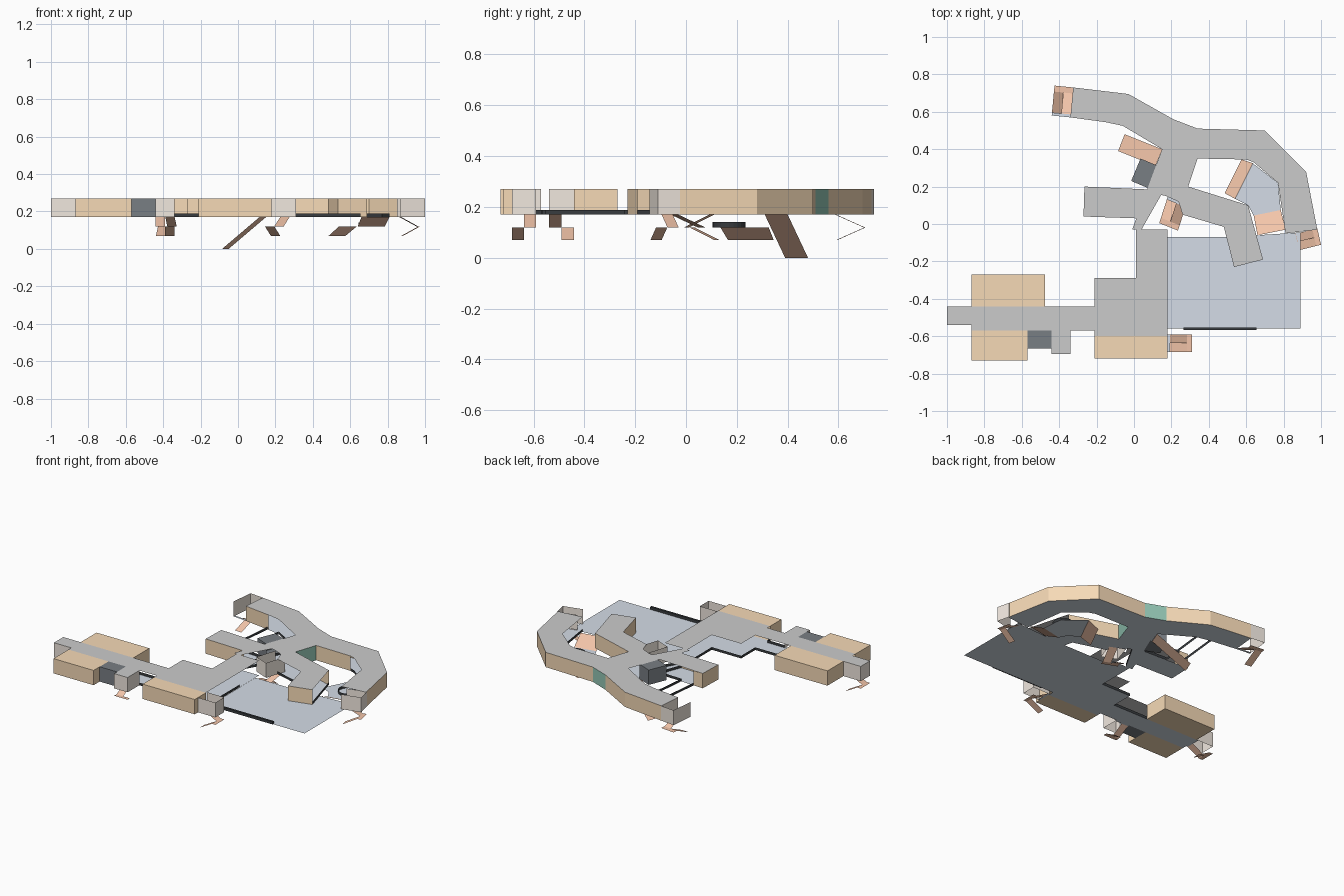
import bpy, bmesh, math
from mathutils import Vector

if "Cube" in bpy.data.objects:
    bpy.data.objects.remove(bpy.data.objects["Cube"])

LO, HI, CURB = 0.17, 0.27, 0.188


def mat(name, c):
    m = bpy.data.materials.new(name)
    m.diffuse_color = (*c, 1)
    m.use_nodes = True
    m.node_tree.nodes["Principled BSDF"].inputs["Base Color"].default_value = m.diffuse_color
    return m


TAN = mat("tan", (0.92, 0.70, 0.47))
FLOOR = mat("floor_blue_grey", (0.66, 0.72, 0.80))
SALMON = mat("salmon", (0.90, 0.56, 0.40))
DARK = mat("dark_grey", (0.19, 0.21, 0.23))
BLACK = mat("curb_black", (0.04, 0.045, 0.05))
TEAL = mat("teal", (0.30, 0.58, 0.47))
PALE = mat("pale", (0.88, 0.81, 0.74))


def make(name, faces, m=None):
    bm = bmesh.new()
    for f in faces:
        bm.faces.new([bm.verts.new(p) for p in f])
    bmesh.ops.remove_doubles(bm, verts=bm.verts, dist=1e-5)
    bmesh.ops.recalc_face_normals(bm, faces=bm.faces)
    me = bpy.data.meshes.new(name)
    bm.to_mesh(me)
    bm.free()
    ob = bpy.data.objects.new(name, me)
    bpy.context.collection.objects.link(ob)
    if m:
        me.materials.append(m)


def slab(name, pts, z, m=None):
    pts = list(pts)
    if sum(a[0] * b[1] - b[0] * a[1] for a, b in zip(pts, pts[1:] + pts[:1])) < 0:
        pts.reverse()
    make(name, [[(x, y, z) for x, y in pts]], m)


def wall(name, pts, m=TAN, z0=LO, z1=HI):
    make(name, [[(*a, z0), (*b, z0), (*b, z1), (*a, z1)] for a, b in zip(pts, pts[1:])], m)


def curb(name, pts):
    wall(name, pts, BLACK, LO, CURB)


def rect(x0, x1, y0, y1):
    return [(x0, y0), (x1, y0), (x1, y1), (x0, y1)]


def covered(name, pts):
    slab(name + "_roof", pts, HI)
    slab(name + "_floor", pts, LO, FLOOR)


def closed_room(name, pts, m, skip=0):
    # walls run from the corner after the open side, all round
    p = pts[skip + 1:] + pts[:skip + 1]
    wall(name + "_walls", p, m)
    slab(name + "_ceiling", pts, HI, m)
    slab(name + "_floor", pts, LO, m)


# main curved hall
outer = [(-0.425, 0.74), (-0.03, 0.695), (0.21, 0.56), (0.34, 0.51), (0.70, 0.50), (0.92, 0.28), (0.98, -0.03)]
inner = [(0.81, -0.05), (0.77, 0.22), (0.64, 0.33), (0.60, 0.345), (0.34, 0.35), (0.15, 0.40),
         (-0.06, 0.525), (-0.155, 0.545), (-0.34, 0.57)]
covered("hall", [(-0.325, 0.73)] + outer[1:] + inner)
wall("hall_outer_left_wall", [(-0.325, 0.73)] + outer[1:3])
wall("hall_outer_teal_wall", outer[2:4], TEAL)
wall("hall_outer_right_wall", outer[3:])
wall("hall_inner_wall", inner[3:5])
wall("hall_inner_left_wall", inner[7:9])
curb("hall_inner_curb", inner[:4])
curb("hall_ramp_curb", inner[5:7])

# passage down the middle and its right branch
covered("passage", [(0.15, 0.40), (0.34, 0.35), (0.29, 0.20), (0.26, 0.05), (0.28, 0.10), (0.17, 0.15),
                    (0.145, 0.155), (0.04, -0.03), (-0.01, -0.03)])
wall("passage_teal_wall", [(0.34, 0.35), (0.29, 0.20)], TEAL)
curb("passage_left_curb", [(0.12, 0.31), (-0.01, -0.03)])
curb("passage_right_curb", [(0.145, 0.155), (0.04, -0.03)])
branch = [(0.29, 0.20), (0.61, 0.10), (0.69, -0.19), (0.535, -0.23), (0.48, -0.015), (0.26, 0.05)]
covered("branch", branch)
wall("branch_end_wall", branch[2:5])
wall("branch_back_wall", branch[:2])
curb("branch_curb", branch[1:3])
curb("branch_front_curb", branch[4:])

# left room with the two low walls that link it to the hall
left = [(0.025, 0.03), (0.06, 0.19), (-0.265, 0.20), (-0.27, 0.04)]
left_room = [(-0.265, 0.20), (0.07, 0.185), (0.025, 0.03), (-0.27, 0.04)]
covered("left_room", left_room)
wall("left_room_walls", [left_room[2], left_room[3], left_room[0], (-0.195, 0.197)])
curb("left_room_back_curb", [(-0.10, 0.193), (0.07, 0.185)])
curb("link_left_curb", [(-0.16, 0.545), (-0.195, 0.20)])
curb("link_right_curb", [(-0.065, 0.525), (-0.10, 0.20)])

# south corridor and square room
covered("south_passage", rect(0.01, 0.18, -0.29, -0.03))
covered("square_room", rect(-0.21, 0.18, -0.60, -0.29))
closed_room("square_room_front_bay", rect(-0.21, 0.18, -0.72, -0.60), TAN, 2)
curb("square_room_curb", [(-0.21, -0.44), (-0.21, -0.29), (0.01, -0.29), (0.01, -0.03)])
curb("square_room_side_curb", [(0.18, -0.57), (0.18, -0.24)])
covered("west_corridor", rect(-0.87, -0.21, -0.57, -0.44))
curb("west_corridor_front_curb", [(-0.34, -0.57), (-0.21, -0.57), (-0.21, -0.60)])
curb("west_corridor_back_curb", [(-0.475, -0.44), (-0.21, -0.44)])
closed_room("west_back_room", rect(-0.87, -0.475, -0.44, -0.27), TAN, 0)
closed_room("west_front_room", rect(-0.87, -0.57, -0.73, -0.57), TAN, 2)
closed_room("front_dark_room", rect(-0.57, -0.44, -0.665, -0.57), DARK, 2)
closed_room("middle_dark_room", [(-0.015, 0.23), (0.08, 0.19), (0.13, 0.31), (0.035, 0.35)], DARK, 1)

# open yard
slab("yard_floor", [(0.18, -0.56), (0.89, -0.56), (0.89, -0.045), (0.66, -0.06), (0.63, -0.07), (0.18, -0.07)],
     LO - 0.001, FLOOR)
wall("yard_front_bar", rect(0.265, 0.655, -0.567, -0.553) + [(0.265, -0.567)], BLACK, LO, CURB)
slab("yard_front_bar_top", rect(0.265, 0.655, -0.567, -0.553), CURB, BLACK)

# ramps: top edge, then bottom edge
for name, a, b, z1, c, d, z0 in [
        ("long_ramp", (0.15, 0.40), (0.115, 0.31), LO, (-0.085, 0.39), (-0.05, 0.48), 0),
        ("lower_ramp", (0.635, 0.325), (0.54, 0.135), 0.12, (0.485, 0.165), (0.575, 0.345), 0.07),
        ("upper_ramp", (0.81, -0.03), (0.66, -0.06), LO, (0.64, 0.045), (0.785, 0.075), 0.12)]:
    make(name, [[(*a, z1), (*b, z1), (*c, z0), (*d, z0)]], SALMON)

# sunken landing with round rail
slab("landing_floor", [(0.64, 0.045), (0.785, 0.075), (0.77, 0.22), (0.635, 0.325), (0.54, 0.135), (0.61, 0.10)],
     0.12, FLOOR)
ring = [(0.71 + 0.065 * math.cos(t * math.tau / 24), 0.17 + 0.065 * math.sin(t * math.tau / 24)) for t in range(25)]
wall("landing_round_rail", ring, BLACK, 0.12, 0.14)


def stairwell(name, p, u, v, roof):
    """Open room with two switchback flights: p entry corner, u inward, v sideways from the upper flight."""
    p, u, v = Vector(p), Vector(u), Vector(v)

    def q(a, b, z):
        w = p + u * a + v * b
        return (w.x, w.y, z)
    s, e, mid = 0.1, 0.8, 0.12
    make(name + "_flights", [
        [q(s, 0, LO), q(s, 0.5, LO), q(e, 0.5, mid), q(e, 0, mid)],
        [q(e, 0.5, mid), q(e, 1, mid), q(s, 1, 0.07), q(s, 0.5, 0.07)],
        [q(e, 0, mid), q(e, 0.5, mid), q(1, 0.5, mid), q(1, 0, mid)],
        [q(e, 0.5, mid), q(e, 1, mid), q(1, 1, mid), q(1, 0.5, mid)]], SALMON)
    c = [q(0, 0, 0)[:2], q(1, 0, 0)[:2], q(1, 1, 0)[:2], q(0, 1, 0)[:2]]
    wall(name + "_walls", c, PALE)
    slab(name + "_threshold", [q(0, 0, 0)[:2], q(s, 0, 0)[:2], q(s, 1, 0)[:2], q(0, 1, 0)[:2]], LO, FLOOR)
    if roof:
        slab(name + "_roof", c, HI)


stairwell("hall_left_stair", (-0.34, 0.57), (0.015, 0.16), (-0.1, 0.01), False)
stairwell("hall_right_stair", (0.85, -0.055), (0.13, 0.032), (0.02, -0.088), False)
stairwell("yard_stair", (0.18, -0.59), (0.13, 0), (0, -0.095), False)
stairwell("west_stair", (-0.87, -0.54), (-0.13, 0), (0, 0.1), True)
stairwell("front_stair", (-0.44, -0.57), (0, -0.125), (0.1, 0), True)
stairwell("middle_stair", (0.28, 0.105), (-0.045, -0.14), (-0.1, 0.04), False)
